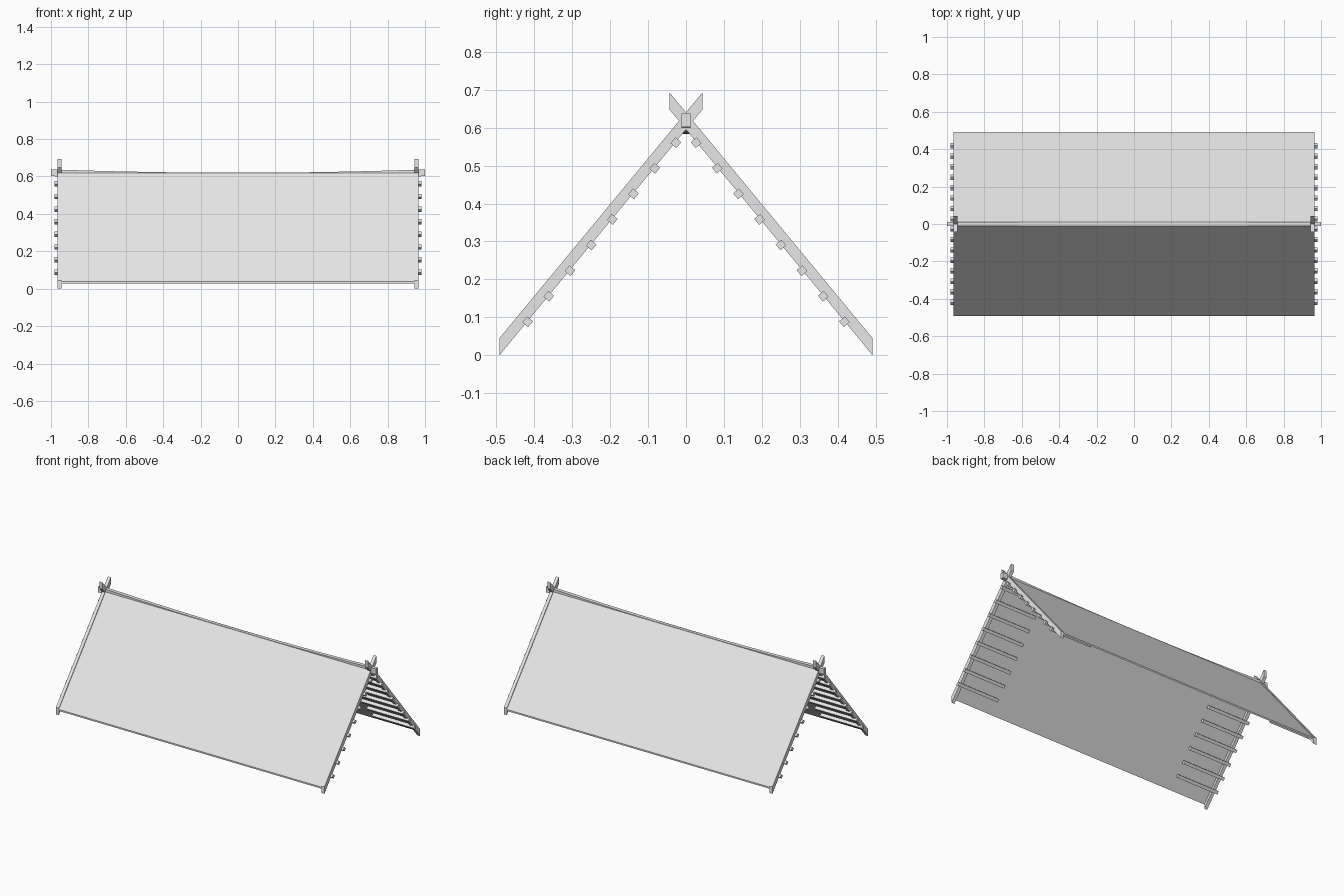
import bpy
import bmesh
from mathutils import Vector

if "Cube" in bpy.data.objects:
    bpy.data.objects.remove(bpy.data.objects["Cube"])

grey = bpy.data.materials.new("light_grey")
grey.use_nodes = True
COLOUR = (0.8, 0.8, 0.8, 1)
grey.diffuse_color = COLOUR
grey.node_tree.nodes["Principled BSDF"].inputs["Base Color"].default_value = COLOUR

SLOPE = 1.21      # rise of the roof per unit of depth
EAVE = 0.492      # depth of the eaves from the middle


def prism(name, profile, x0, x1, steps=1, sag=0.0):
    """Sweep a (y, z) profile along x, with an optional dip in the middle."""
    bm = bmesh.new()
    rings = []
    for i in range(steps + 1):
        x = x0 + (x1 - x0) * i / steps
        dip = sag * (1 - x * x)
        rings.append([bm.verts.new((x, y, z - dip)) for y, z in profile])
    n = len(profile)
    for a, b in zip(rings, rings[1:]):
        for k in range(n):
            bm.faces.new((a[k], a[(k + 1) % n], b[(k + 1) % n], b[k]))
    bm.faces.new(rings[0])
    bm.faces.new(rings[-1])
    bmesh.ops.recalc_face_normals(bm, faces=bm.faces)
    mesh = bpy.data.meshes.new(name)
    bm.to_mesh(mesh)
    bm.free()
    mesh.materials.append(grey)
    obj = bpy.data.objects.new(name, mesh)
    bpy.context.collection.objects.link(obj)
    return obj


def sloped(side, end, low, high):
    """Plumb-cut board profile, from the eave up to depth `end`."""
    rise = SLOPE * (end + EAVE)
    pts = [(-EAVE, low), (end, low + rise), (end, high + rise), (-EAVE, high)]
    return [(-side * y, z) for y, z in pts]


# Directions along and across the slope, for the square battens
along = Vector((1, SLOPE)).normalized()
across = Vector((-along.y, along.x))

for side, face in ((-1, "front"), (1, "back")):
    # Roof panel
    prism(face + "_roof_panel", sloped(side, -0.01, 0.028, 0.038), -0.95, 0.95)

    for end, hand in ((-1, "right"), (1, "left")):
        # Crossing bargeboard
        prism(f"{face}_{hand}_bargeboard", sloped(side, 0.043, 0.0, 0.045),
              end * 0.945, end * 0.966)
        # Battens poking out under the roof edge
        for i in range(8):
            centre = Vector((-0.418 + 0.0559 * i, 0.088 + 0.0675 * i))
            square = [centre + 0.01 * (a * along + b * across)
                      for a, b in ((-1, -1), (1, -1), (1, 1), (-1, 1))]
            prism(f"{face}_{hand}_batten_{i + 1}",
                  [(-side * p.x, p.y) for p in square], end * 0.68, end * 0.98)

# Sagging ridge beam
prism("ridge_beam", [(-0.012, 0.602), (0.012, 0.602), (0.012, 0.638), (-0.012, 0.638)],
      -1, 1, steps=10, sag=0.018)
